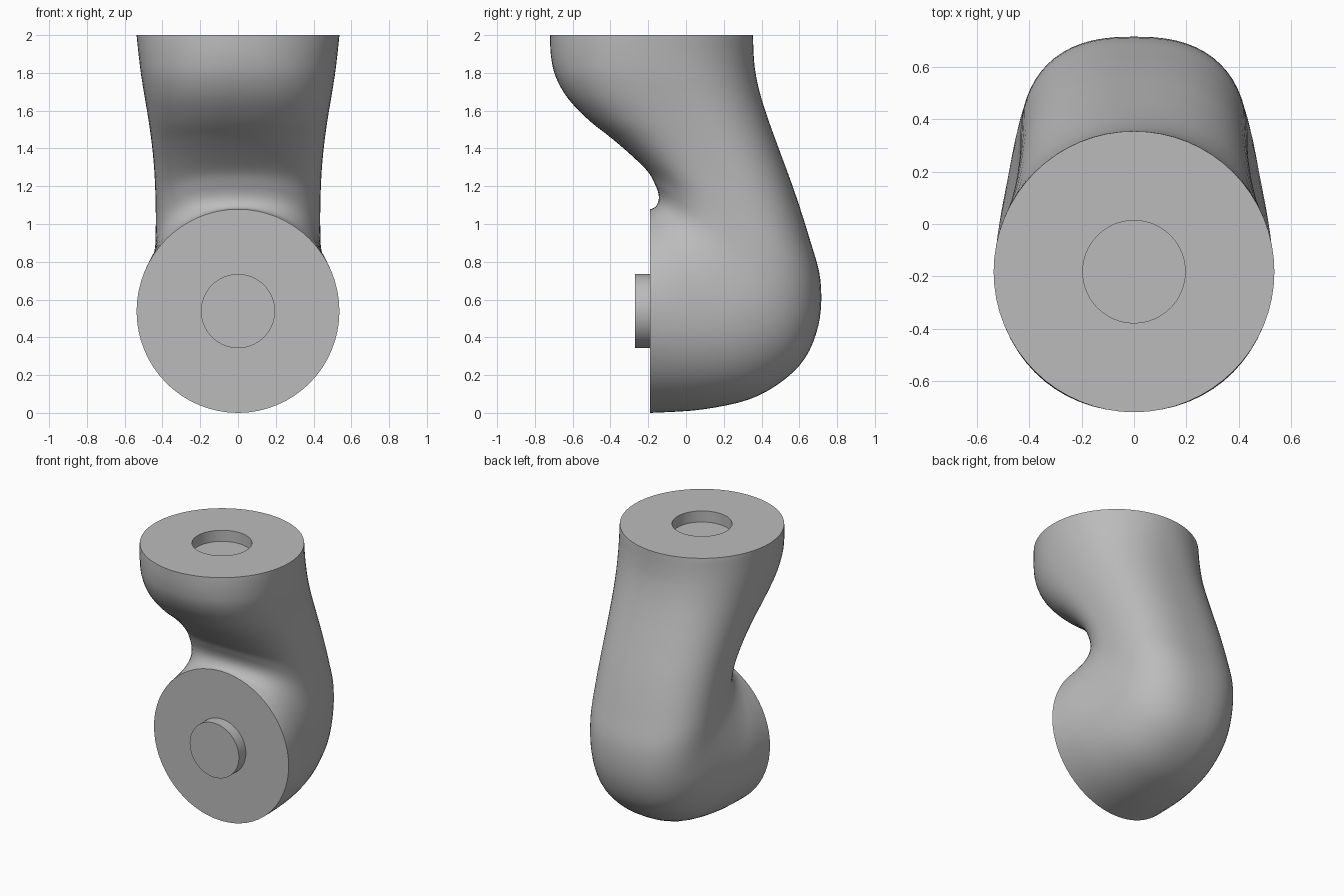
import bpy, bmesh, math
from mathutils import Vector

if "Cube" in bpy.data.objects:
    bpy.data.objects.remove(bpy.data.objects["Cube"])

SEG, STEPS = 64, 5
R, PIN_R, PIN_D = 0.537, 0.196, 0.08

grey = bpy.data.materials.new("plain grey")
grey.diffuse_color = (0.5, 0.5, 0.5, 1)
grey.use_nodes = True
grey.node_tree.nodes["Principled BSDF"].inputs["Base Color"].default_value = grey.diffuse_color

# Elbow stations: inner y, inner z, outer y, outer z, half width
stations = [Vector(s) for s in [
    (-0.19, 1.078, -0.19, 0.0, R), (-0.165, 1.088, 0.10, 0.02, 0.52),
    (-0.15, 1.11, 0.38, 0.09, 0.49), (-0.144, 1.135, 0.60, 0.25, 0.462),
    (-0.147, 1.165, 0.70, 0.46, 0.442), (-0.162, 1.205, 0.712, 0.70, 0.436),
    (-0.20, 1.275, 0.652, 0.93, 0.436), (-0.285, 1.36, 0.575, 1.17, 0.442),
    (-0.395, 1.455, 0.502, 1.37, 0.455), (-0.515, 1.55, 0.44, 1.54, 0.473),
    (-0.625, 1.665, 0.395, 1.68, 0.494), (-0.69, 1.78, 0.368, 1.80, 0.513),
    (-0.715, 1.89, 0.358, 1.90, 0.526), (-0.72, 2.0, 0.355, 2.0, R)]]


def spline(p, i, t):
    """Smooth interpolation through neighbouring stations."""
    a, b, c = p[max(i - 1, 0)], p[i], p[i + 1]
    d = p[min(i + 2, len(p) - 1)]
    return 0.5 * (2 * b + (c - a) * t + (2 * a - 5 * b + 4 * c - d) * t * t
                  + (3 * b - a - 3 * c + d) * t ** 3)


def section(s, u):
    """Ring that is round at both ends and squarer through the bend."""
    inner, outer = Vector((0, s[0], s[1])), Vector((0, s[2], s[3]))
    mid, half = (inner + outer) / 2, (outer - inner) / 2
    e = 2 / (2 + 0.55 * math.sin(math.pi * u))
    ring = []
    for k in range(SEG):
        a = 2 * math.pi * k / SEG
        c, n = math.cos(a), math.sin(a)
        ring.append(mid + half * math.copysign(abs(c) ** e, c)
                    + Vector((s[4] * math.copysign(abs(n) ** e, n), 0, 0)))
    return ring


def bridge(bm, r1, r2):
    for k in range(SEG):
        j = (k + 1) % SEG
        bm.faces.new((r1[k], r1[j], r2[j], r2[k]))


def finish(bm, name):
    bmesh.ops.recalc_face_normals(bm, faces=bm.faces)
    mesh = bpy.data.meshes.new(name)
    bm.to_mesh(mesh)
    bm.free()
    mesh.materials.append(grey)
    ob = bpy.data.objects.new(name, mesh)
    bpy.context.collection.objects.link(ob)
    bpy.ops.object.select_all(action='DESELECT')
    ob.select_set(True)
    bpy.context.view_layer.objects.active = ob
    bpy.ops.object.shade_smooth_by_angle(angle=math.radians(40))


# Bent body, with a pin on the front face and a socket in the top face
bm = bmesh.new()
last = len(stations) - 1
curve = [(spline(stations, i, j / STEPS), (i + j / STEPS) / last)
         for i in range(last) for j in range(STEPS)] + [(stations[-1], 1.0)]
rings = [section(s, u) for s, u in curve]


def pin_rings(end, offset):
    """Small ring inside an end face and the same ring moved by offset."""
    mid = sum(end, Vector()) / SEG
    small = [mid + (p - mid).normalized() * PIN_R for p in end]
    return small, [p + offset for p in small]


base, tip = pin_rings(rings[0], Vector((0, -PIN_D, 0)))
rim, floor = pin_rings(rings[-1], Vector((0, 0, -PIN_D)))
loops = [[bm.verts.new(p) for p in r] for r in [tip, base] + rings + [rim, floor]]
for r1, r2 in zip(loops, loops[1:]):
    bridge(bm, r1, r2)
bm.faces.new(loops[0])
bm.faces.new(loops[-1])
finish(bm, "elbow_joint")
